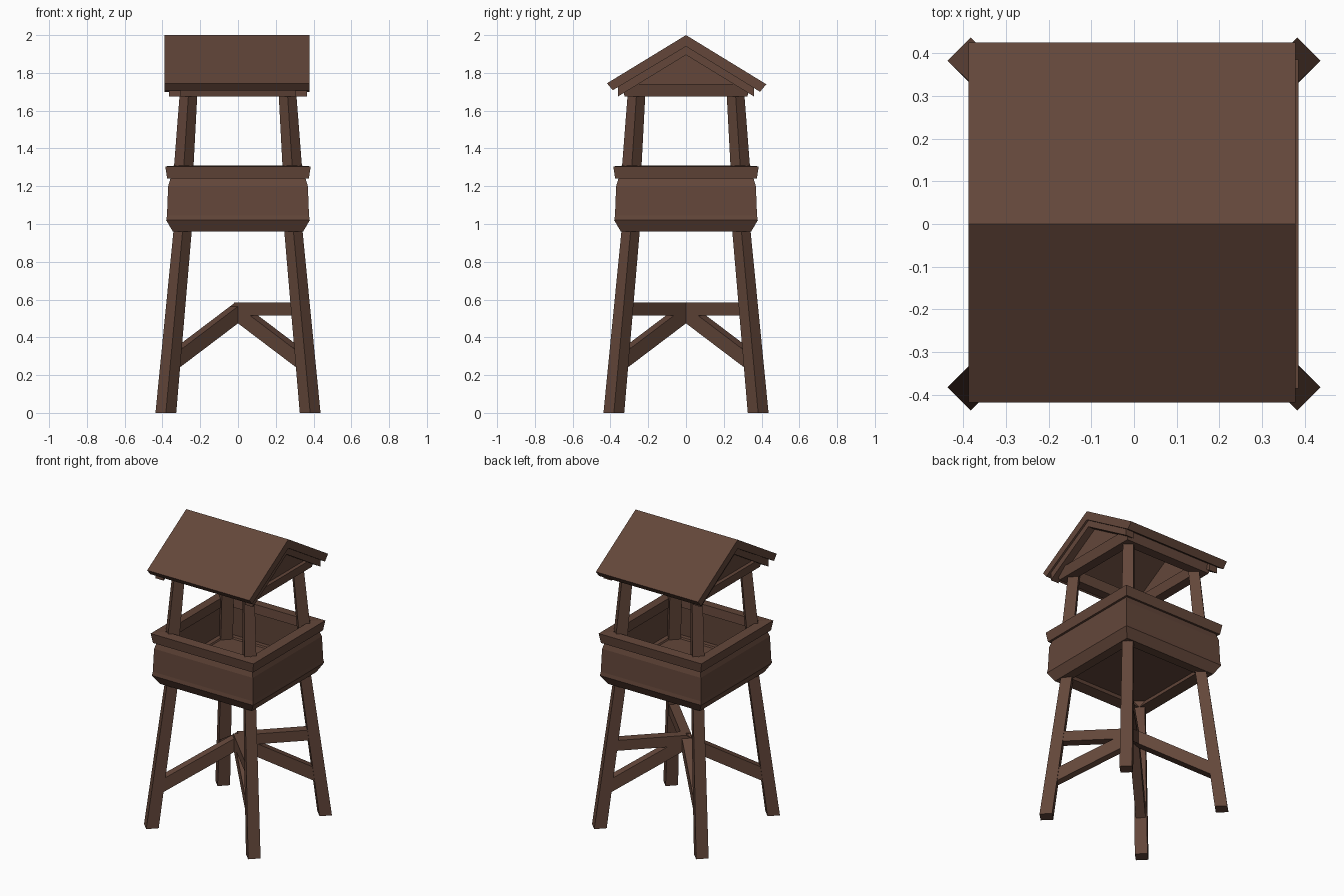
import bpy
import bmesh
import math
from mathutils import Vector

cube = bpy.data.objects.get("Cube")
if cube:
    bpy.data.objects.remove(cube, do_unlink=True)

# Single dark timber colour
WOOD = (0.125, 0.062, 0.042, 1.0)
wood = bpy.data.materials.new("dark_wood")
wood.use_nodes = True
wood.diffuse_color = WOOD
bsdf = wood.node_tree.nodes["Principled BSDF"]
bsdf.inputs["Base Color"].default_value = WOOD
bsdf.inputs["Roughness"].default_value = 0.9


def finish(name, bm):
    bmesh.ops.recalc_face_normals(bm, faces=bm.faces)
    mesh = bpy.data.meshes.new(name)
    bm.to_mesh(mesh)
    bm.free()
    mesh.materials.append(wood)
    obj = bpy.data.objects.new(name, mesh)
    bpy.context.collection.objects.link(obj)
    return obj


def bridge(bm, loops, closed=False):
    """Skin consecutive vertex loops, capping the ends if open."""
    pairs = list(zip(loops, loops[1:]))
    if closed:
        pairs.append((loops[-1], loops[0]))
    for a, b in pairs:
        n = len(a)
        for i in range(n):
            j = (i + 1) % n
            bm.faces.new((a[i], a[j], b[j], b[i]))
    if not closed:
        bm.faces.new(loops[0])
        bm.faces.new(loops[-1])


def post(name, start, end, r0, r1):
    """Four-sided post with level ends, corners along x and y."""
    bm = bmesh.new()
    loops = []
    for centre, r in ((start, r0), (end, r1)):
        loops.append([bm.verts.new(Vector(centre) + Vector((r * math.cos(k * math.pi / 2),
                                                            r * math.sin(k * math.pi / 2), 0)))
                      for k in range(4)])
    bridge(bm, loops)
    return finish(name, bm)


def beam(name, start, end, width, height):
    """Rectangular beam between two points, sides kept vertical."""
    bm = bmesh.new()
    a, b = Vector(start), Vector(end)
    side = (b - a).cross(Vector((0, 0, 1))).normalized() * width / 2
    up = Vector((0, 0, height / 2))
    loops = [[bm.verts.new(p + side * s + up * u)
              for s, u in ((-1, -1), (1, -1), (1, 1), (-1, 1))] for p in (a, b)]
    bridge(bm, loops)
    return finish(name, bm)


def square_ring(name, profile):
    """Sweep a closed (half-width, height) profile round a square."""
    bm = bmesh.new()
    loops = [[bm.verts.new((sx * h, sy * h, z)) for h, z in profile]
             for sx, sy in ((1, 1), (-1, 1), (-1, -1), (1, -1))]
    bridge(bm, loops, closed=True)
    return finish(name, bm)


def prism(name, outline, x0, x1):
    """Extrude a (y, z) outline along x."""
    bm = bmesh.new()
    bridge(bm, [[bm.verts.new((x, y, z)) for y, z in outline] for x in (x0, x1)])
    return finish(name, bm)


# Legs, upper posts and braces at each corner
for sx, x_name in ((1, "left"), (-1, "right")):
    for sy, y_name in ((-1, "front"), (1, "back")):
        tag = f"{y_name}_{x_name}"
        post(f"leg_{tag}", (sx * 0.382, sy * 0.382, 0),
             (sx * 0.288, sy * 0.288, 1.02), 0.055, 0.048)
        post(f"upper_post_{tag}", (sx * 0.305, sy * 0.305, 1.03),
             (sx * 0.258, sy * 0.258, 1.75), 0.055, 0.046)
        beam(f"brace_{tag}", (sx * 0.35, sy * 0.35, 0.27), (0, 0, 0.535), 0.06, 0.09)
        if sx > 0:
            beam(f"cross_beam_{tag}", (sx * 0.32, sy * 0.32, 0.55), (0, 0, 0.55), 0.06, 0.07)

# Platform frame and floor
square_ring("platform_frame", [(0.345, 0.96), (0.38, 1.02), (0.375, 1.05),
                               (0.31, 1.05), (0.27, 0.97)])
prism("platform_floor", [(-0.33, 1.01), (0.33, 1.01), (0.33, 1.04), (-0.33, 1.04)], -0.33, 0.33)

# Parapet boards and handrail
square_ring("parapet_wall", [(0.376, 1.04), (0.37, 1.2), (0.355, 1.25),
                             (0.33, 1.25), (0.34, 1.04)])
square_ring("handrail", [(0.375, 1.24), (0.385, 1.305), (0.32, 1.31), (0.315, 1.25)])

# Roof: top plate, gables and the pitched covering
square_ring("top_plate", [(0.325, 1.675), (0.34, 1.74), (0.25, 1.74), (0.26, 1.675)])
for s, side in ((1, "left"), (-1, "right")):
    prism(f"gable_{side}", [(-0.33, 1.74), (0.33, 1.74), (0, 1.95)], s * 0.29, s * 0.315)
    for t, end in ((-1, "front"), (1, "back")):
        beam(f"rafter_{end}_{side}", (s * 0.335, t * 0.36, 1.705), (s * 0.335, 0, 1.925), 0.06, 0.06)
prism("roof", [(-0.418, 1.745), (0, 2), (0.425, 1.74), (0.392, 1.7),
               (0, 1.94), (-0.388, 1.708)], -0.388, 0.378)
